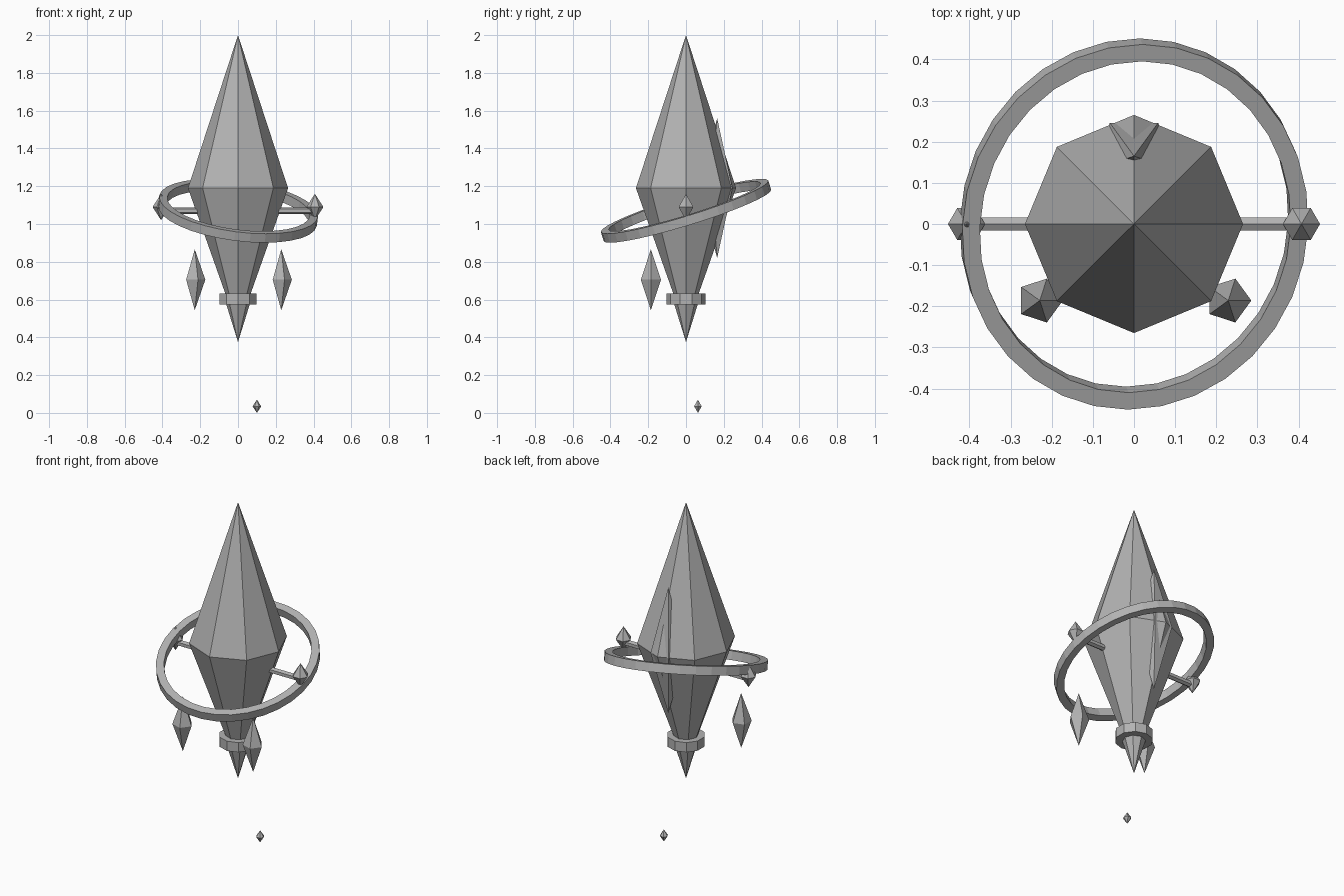
import bpy
import bmesh
from math import cos, sin, pi, radians
from mathutils import Vector

if "Cube" in bpy.data.objects:
    bpy.data.objects.remove(bpy.data.objects["Cube"], do_unlink=True)

# One plain stone colour
stone = bpy.data.materials.new("grey_stone")
stone.use_nodes = True
GREY = (0.45, 0.45, 0.45, 1.0)
stone.diffuse_color = GREY
stone.node_tree.nodes["Principled BSDF"].inputs["Base Color"].default_value = GREY


def finish(name, bm, location=(0, 0, 0)):
    bmesh.ops.recalc_face_normals(bm, faces=bm.faces)
    mesh = bpy.data.meshes.new(name)
    bm.to_mesh(mesh)
    bm.free()
    mesh.materials.append(stone)
    obj = bpy.data.objects.new(name, mesh)
    obj.location = location
    bpy.context.collection.objects.link(obj)
    return obj


def lathe(name, profile, sides, turn=0.0, location=(0, 0, 0)):
    """Faceted solid from (radius, height) pairs; zero radius makes a tip."""
    bm = bmesh.new()
    rows = []
    for r, z in profile:
        count = sides if r else 1
        rows.append([bm.verts.new((r * cos(turn + 2 * pi * i / sides),
                                   r * sin(turn + 2 * pi * i / sides), z))
                     for i in range(count)])
    for low, high in zip(rows, rows[1:]):
        for i in range(sides):
            j = (i + 1) % sides
            corners = [low[i % len(low)], low[j % len(low)],
                       high[j % len(high)], high[i % len(high)]]
            bm.faces.new(list(dict.fromkeys(corners)))
    for end in (rows[0], rows[-1]):
        if len(end) > 1:
            bm.faces.new(end)
    return finish(name, bm, location)


def crystal(name, location, radius, half, sides, turn=0.0):
    return lathe(name, [(0, -half), (radius, 0), (0, half)], sides, turn, location)


# Main spire, lower point and collar
lathe("spire_body", [(0.056, 0.6), (0.265, 1.19), (0, 2.0)], 8)
lathe("lower_point", [(0, 0.375), (0.07, 0.6)], 8)
lathe("collar", [(0.103, 0.575), (0.103, 0.632)], 10, pi / 2)

# Back shard half sunk into the spire
crystal("back_shard", (0, 0.165, 1.19), 0.1, 0.37, 5, -pi / 2)

# Side arms with end crystals, and hanging front crystals
for side, x in (("left", 1), ("right", -1)):
    arm = lathe(side + "_arm", [(0.018, 0.2), (0.018, 0.41)], 6, 0, (0, 0, 1.07))
    arm.rotation_euler = (0, x * pi / 2, 0)
    crystal(side + "_arm_crystal", (x * 0.407, 0, 1.09), 0.045, 0.07, 6)
    crystal(side + "_hanging_crystal", (x * 0.229, -0.186, 0.705), 0.056, 0.161, 5)

# Small drifting crystal at the bottom
crystal("small_crystal", (0.1, 0.063, 0.035), 0.023, 0.035, 6)

# Tilted oval ring with a rectangular section
bm = bmesh.new()
section = [(0, -0.025), (0, 0.025), (-0.043, 0.025), (-0.043, -0.025)]
SEG = 32
loops = []
for i in range(SEG):
    a = 2 * pi * i / SEG
    loops.append([bm.verts.new(((0.424 + d) * cos(a), (0.464 + d) * sin(a), h))
                  for d, h in section])
for i in range(SEG):
    a, b = loops[i], loops[(i + 1) % SEG]
    for k in range(4):
        m = (k + 1) % 4
        bm.faces.new((a[k], b[k], b[m], a[m]))
ring = finish("tilted_ring", bm, (0, 0, 1.07))
ring.rotation_euler = (radians(17), radians(7.5), 0)
